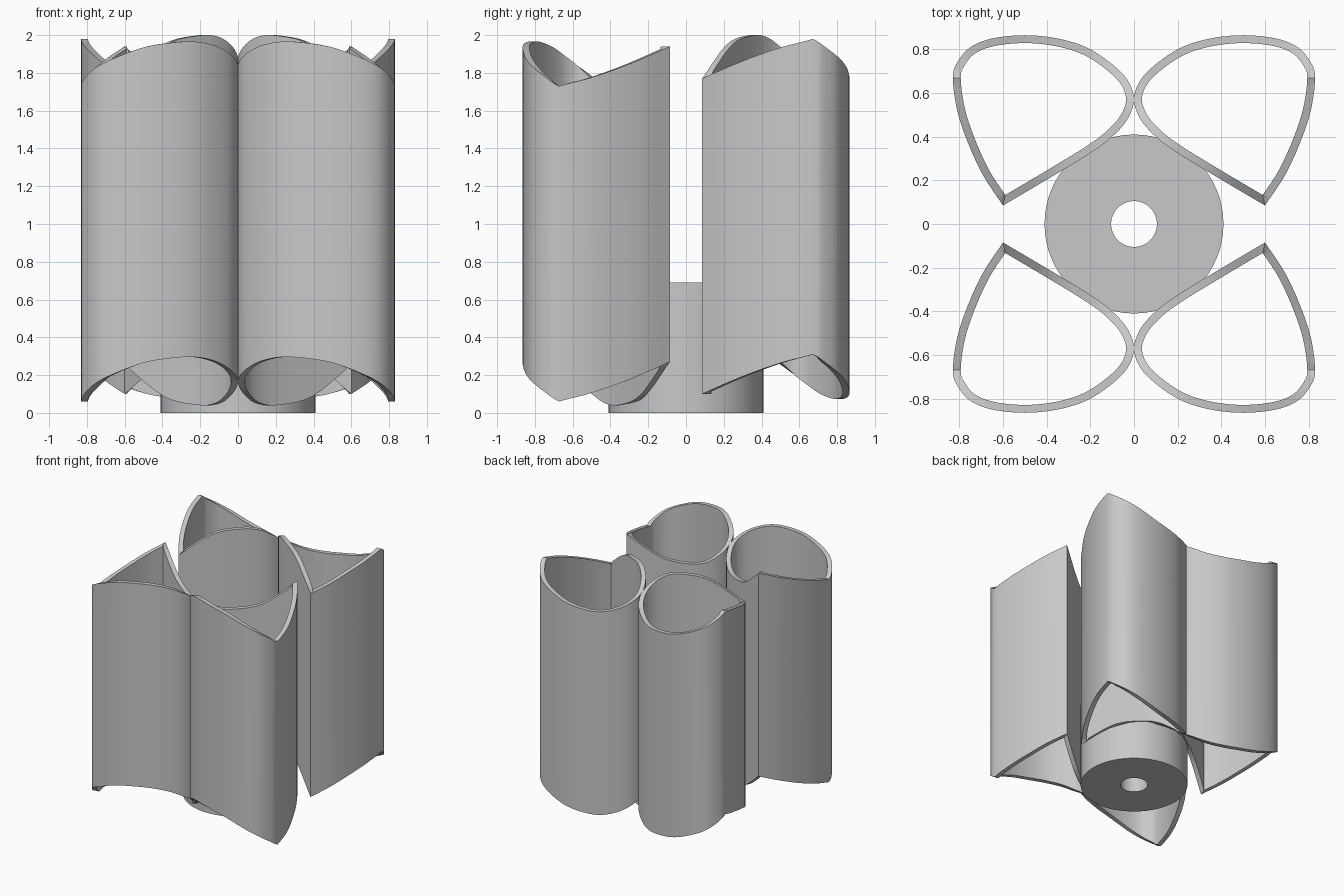
import bpy, bmesh, math
from mathutils import Vector

cube = bpy.data.objects.get("Cube")
if cube:
    bpy.data.objects.remove(cube, do_unlink=True)

mat = bpy.data.materials.new("light_grey")
mat.use_nodes = True
GREY = (0.58, 0.58, 0.58, 1)
mat.diffuse_color = GREY
mat.node_tree.nodes["Principled BSDF"].inputs["Base Color"].default_value = GREY

WALL = 0.036      # tube wall thickness
HEIGHT = 1.67     # tube length along any vertical line
STEPS = 5         # curve subdivisions between outline points

# Leaf outline of one tube: x, distance from the middle plane, wavy rim height
OUTLINE = [Vector(p) for p in (
    (.60, .085, .27), (.38, .215, .09), (.20, .325, .042), (.10, .40, .05),
    (.03, .48, .10), (0, .57, .165), (.03, .66, .22), (.11, .74, .27),
    (.22, .81, .295), (.35, .85, .29), (.50, .865, .265), (.65, .85, .21),
    (.75, .81, .16), (.81, .74, .105), (.83, .67, .06), (.81, .52, .10),
    (.76, .37, .15), (.69, .22, .21), (.60, .085, .27))]
CORNER = 14       # outline point where the rim has a sharp dip


def smooth_outline():
    """Catmull-Rom through the outline, with a rim crease at the corner."""
    pts, n = [], len(OUTLINE)
    for i in range(n - 1):
        b, c = OUTLINE[i], OUTLINE[i + 1]
        a = OUTLINE[i - 1].copy() if i else 2 * b - c
        d = OUTLINE[i + 2].copy() if i + 2 < n else 2 * c - b
        if i == CORNER:
            a.z = 2 * b.z - c.z
        if i + 1 == CORNER:
            d.z = 2 * c.z - b.z
        for k in range(STEPS):
            t = k / STEPS
            pts.append(0.5 * (2 * b + (c - a) * t + (2 * a - 5 * b + 4 * c - d) * t ** 2
                              + (3 * b - a - 3 * c + d) * t ** 3))
    return pts


def inset(pts, width):
    """Mitred inward offset in plan, keeping the rim height."""
    out = []
    for i, p in enumerate(pts):
        e1 = (p - pts[i - 1]).xy.normalized()
        e2 = (pts[(i + 1) % len(pts)] - p).xy.normalized()
        n1, n2 = Vector((e1.y, -e1.x)), Vector((e2.y, -e2.x))
        m = (n1 + n2) * width / (1 + n1.dot(n2))
        out.append(p + Vector((m.x, m.y, 0)))
    return out


def hollow(name, rings):
    """Join rings in a closed loop of quads to make a hollow solid."""
    bm = bmesh.new()
    loops = [[bm.verts.new(p) for p in ring] for ring in rings]
    for j, lo in enumerate(loops):
        hi = loops[(j + 1) % len(loops)]
        for i in range(len(lo)):
            k = (i + 1) % len(lo)
            bm.faces.new((lo[i], lo[k], hi[k], hi[i]))
    bmesh.ops.recalc_face_normals(bm, faces=bm.faces)
    mesh = bpy.data.meshes.new(name)
    bm.to_mesh(mesh)
    bm.free()
    mesh.materials.append(mat)
    ob = bpy.data.objects.new(name, mesh)
    bpy.context.collection.objects.link(ob)
    bpy.ops.object.select_all(action='DESELECT')
    ob.select_set(True)
    bpy.context.view_layer.objects.active = ob
    bpy.ops.object.shade_smooth_by_angle(angle=math.radians(30))
    return ob


# Front and back tube pairs; the back pair has the opposite rim wave
outer = smooth_outline()
inner = inset(outer, WALL)
for name, side in (("front_tubes", -1), ("back_tubes", 1)):
    def ring(pts, lift):
        return [(p.x, side * p.y, (p.z if side < 0 else 0.37 - p.z) + lift) for p in pts]
    tube = hollow(name, [ring(outer, 0), ring(outer, HEIGHT),
                         ring(inner, HEIGHT), ring(inner, 0)])
    mirror = tube.modifiers.new("left_right", 'MIRROR')
    mirror.use_mirror_merge = False


# Central hub with a through hole
def circle(r, z, n=64):
    return [(r * math.cos(math.tau * i / n), r * math.sin(math.tau * i / n), z)
            for i in range(n)]


hollow("centre_hub", [circle(.41, 0), circle(.41, .69), circle(.105, .69), circle(.105, 0)])
